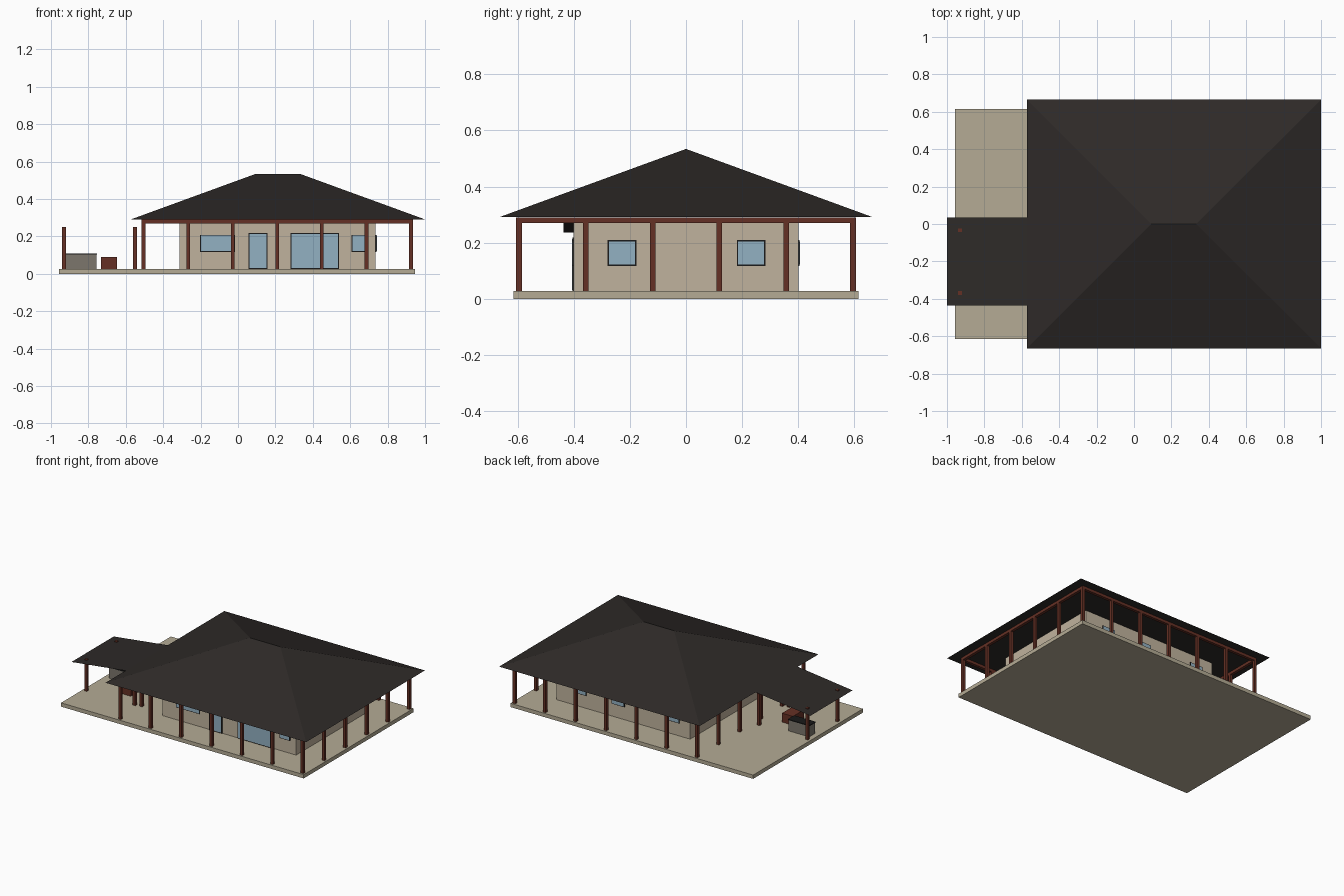
import bpy, bmesh

if "Cube" in bpy.data.objects:
    bpy.data.objects.remove(bpy.data.objects["Cube"])


def material(name, rgb):
    m = bpy.data.materials.new(name)
    m.diffuse_color = (*rgb, 1)
    m.use_nodes = True
    m.node_tree.nodes["Principled BSDF"].inputs["Base Color"].default_value = m.diffuse_color
    return m


STONE = material("stone", (0.46, 0.41, 0.30))
PLASTER = material("plaster", (0.53, 0.45, 0.34))
WOOD = material("wood", (0.13, 0.03, 0.018))
ROOF = material("roofing", (0.027, 0.023, 0.021))
GLASS = material("glass", (0.29, 0.44, 0.54))
BLACK = material("black", (0.01, 0.01, 0.01))
GREY = material("grey", (0.20, 0.18, 0.15))


def mesh(name, verts, faces, mat):
    me = bpy.data.meshes.new(name)
    me.from_pydata(verts, [], faces)
    me.materials.append(mat)
    ob = bpy.data.objects.new(name, me)
    bpy.context.collection.objects.link(ob)
    return ob


def box(name, x, y, z, mat):
    """Box from (min, max) ranges on each axis."""
    v = [(a, b, c) for a in x for b in y for c in z]
    f = [(0, 1, 3, 2), (4, 6, 7, 5), (0, 4, 5, 1), (2, 3, 7, 6), (0, 2, 6, 4), (1, 5, 7, 3)]
    return mesh(name, v, f, mat)


def post(name, x, y, top):
    box(name, (x - 0.01, x + 0.01), (y - 0.01, y + 0.01), (FLOOR, top), WOOD)


FLOOR = 0.027
WX0, WX1, WY = -0.313, 0.736, 0.40      # house walls
PX0, PX1, PY = -0.505, 0.925, 0.595     # veranda post lines
EAVE = 0.291

# Slab and house walls
box("floor_slab", (-0.957, 0.946), (-0.615, 0.615), (0, FLOOR), STONE)
box("house_walls", (WX0, WX1), (-WY, WY), (FLOOR, 0.272), PLASTER)

# Hipped roof
mesh("hip_roof",
     [(-0.573, -0.665, EAVE), (1, -0.665, EAVE), (1, 0.665, EAVE), (-0.573, 0.665, EAVE),
      (0.093, 0, 0.534), (0.333, 0, 0.534)],
     [(0, 1, 5, 4), (1, 2, 5), (2, 3, 4, 5), (3, 0, 4), (3, 2, 1, 0)], ROOF)

# Veranda posts around the house
for i in range(7):
    x = PX0 + (PX1 - PX0) * i / 6
    post("front_post", x, -PY, 0.27)
    post("back_post", x, PY, 0.27)
for i in range(1, 5):
    y = -PY + 2 * PY * i / 5
    post("left_post", PX0, y, 0.27)
    post("right_post", PX1, y, 0.27)

# Ring beam on the posts
for name, y in (("front_beam", -PY), ("back_beam", PY)):
    box(name, (PX0 - 0.01, PX1 + 0.01), (y - 0.01, y + 0.01), (0.27, 0.29), WOOD)
for name, x in (("left_beam", PX0), ("right_beam", PX1)):
    box(name, (x - 0.01, x + 0.01), (-PY + 0.01, PY - 0.01), (0.27, 0.29), WOOD)


def opening(name, side, a0, a1, z0, z1):
    """Black frame with a glass pane, just proud of the given wall."""
    for part, depth, inset, mat in (("frame", 0.005, 0, BLACK), ("glass", 0.007, 0.005, GLASS)):
        a, z = (a0 + inset, a1 - inset), (z0 + inset, z1 - inset)
        if side == "right":
            box(f"{name}_{part}", (WX1 - 0.003, WX1 + depth), a, z, mat)
        else:
            s = -1 if side == "front" else 1
            box(f"{name}_{part}", a, sorted((s * (WY - 0.003), s * (WY + depth))), z, mat)


# Windows and doors
opening("front_wide_window", "front", -0.204, -0.016, 0.117, 0.209)
opening("front_door", "front", 0.057, 0.157, FLOOR, 0.218)
opening("sliding_door", "front", 0.281, 0.539, FLOOR, 0.218)
opening("front_small_window", "front", 0.608, 0.69, 0.117, 0.209)
for x in (-0.18, 0.25, 0.55):
    opening("back_window", "back", x - 0.05, x + 0.05, 0.117, 0.209)
for y in (-0.228, 0.232):
    opening("right_window", "right", y - 0.051, y + 0.051, 0.117, 0.209)

# Lean-to canopy: thin sloping sheet on four posts
mesh("side_canopy",
     [(-1, -0.437, 0.237), (-0.565, -0.437, 0.29), (-0.565, 0.036, 0.29), (-1, 0.036, 0.237)],
     [(0, 1, 2, 3)], ROOF)
for x in (-0.93, -0.551):
    for y in (-0.369, -0.033):
        post("canopy_post", x, y, 0.251)

# Outdoor counter and table under the canopy
box("counter_base", (-0.92, -0.757), (-0.131, -0.066), (FLOOR, 0.104), GREY)
box("counter_top", (-0.923, -0.754), (-0.134, -0.063), (0.104, 0.11), BLACK)
box("table", (-0.733, -0.647), (-0.277, -0.151), (FLOOR, 0.09), WOOD)
